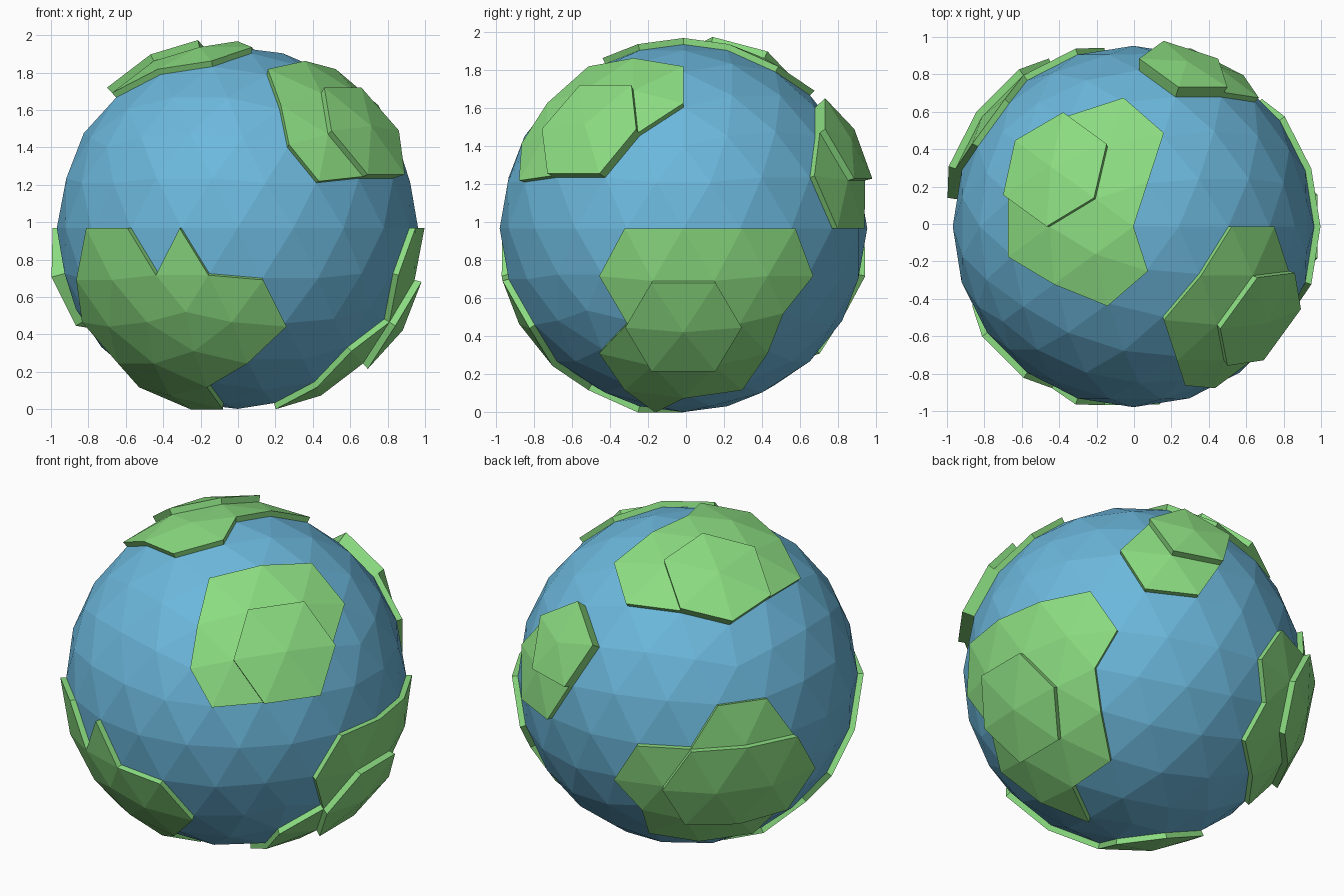
import bpy, bmesh
from math import radians, cos, sin, sqrt
from mathutils import Vector

if "Cube" in bpy.data.objects:
    bpy.data.objects.remove(bpy.data.objects["Cube"])

R0, R1, R2 = 0.966, 1.0, 1.039      # sea level, land level, plateau level
ROW_Z = [1, .968, .87, .69, .48, .26, 0, -.26, -.48, -.69, -.87, -.968, -1]


def material(name, color):
    m = bpy.data.materials.new(name)
    m.diffuse_color = (*color, 1)
    m.use_nodes = True
    m.node_tree.nodes["Principled BSDF"].inputs["Base Color"].default_value = m.diffuse_color
    return m


SEA = material("sea_blue", (0.15, 0.48, 0.72))
LAND = material("land_green", (0.26, 0.72, 0.22))


def direction(z, azimuth):
    a, r = radians(azimuth), sqrt(1 - z * z)
    return Vector((r * cos(a), r * sin(a), z))


def sphere(radius):
    bm = bmesh.new()
    bmesh.ops.create_icosphere(bm, subdivisions=3, radius=radius)
    return bm


def add_object(name, bm, mat):
    me = bpy.data.meshes.new(name)
    bm.to_mesh(me)
    bm.free()
    me.materials.append(mat)
    ob = bpy.data.objects.new(name, me)
    bpy.context.collection.objects.link(ob)
    return ob


def raised_patch(name, fans, singles, low, high):
    """Keep the faces around the given (row, azimuth) points and raise them."""
    bm = sphere(low)
    keep = set()
    for row, az in fans:
        d = direction(ROW_Z[row], az)
        keep |= set(max(bm.verts, key=lambda v: v.co.dot(d)).link_faces)
    for z, az in singles:
        d = direction(z, az)
        keep.add(max(bm.faces, key=lambda f: f.calc_center_median().normalized().dot(d)))
    bmesh.ops.delete(bm, geom=[f for f in bm.faces if f not in keep], context='FACES')
    out = bmesh.ops.extrude_face_region(bm, geom=bm.faces[:])
    for g in out["geom"]:
        if isinstance(g, bmesh.types.BMVert):
            g.co *= high / low
    return add_object(name, bm, LAND)


# Ocean globe
parts = [add_object("ocean", sphere(R0), SEA)]

# Continents: name, land points, extra single faces (z, azimuth), plateau points
continents = [
    ("east_land", [(7, -9), (7, 9), (7, 27), (9, -13), (9, 13)],
     [(-.57, 30.5), (-.92, -23)], [(8, 0)]),
    ("front_right_land", [(3, -49), (3, -23), (4, -56), (4, -36)], [], [(4, -36)]),
    ("front_left_land", [(7, -134), (8, -144), (8, -124), (8, -108), (8, -92),
                         (9, -130), (9, -108), (10, -144)], [(-.17, -108)], []),
    ("back_left_land", [(6, 144), (7, 117), (7, 134), (7, 154), (8, 124), (8, 144)],
     [], [(7, 134), (7, 154)]),
    ("back_land", [(4, 72), (5, 63)], [], [(4, 72)]),
    ("north_land", [(1, 144), (1, -144), (2, 108), (2, 144), (2, 180)], [], [(2, 144)]),
]
for name, fans, singles, plateau in continents:
    parts.append(raised_patch(name, fans, singles, R0, R1))
    if plateau:
        parts.append(raised_patch(name.replace("land", "plateau"), plateau, [], R1, R2))

# Centre the whole model and stand it on the ground
pts = [v.co for ob in parts for v in ob.data.vertices]
lo = [min(p[i] for p in pts) for i in range(3)]
hi = [max(p[i] for p in pts) for i in range(3)]
for ob in parts:
    ob.location = (-(lo[0] + hi[0]) / 2, -(lo[1] + hi[1]) / 2, -lo[2])
